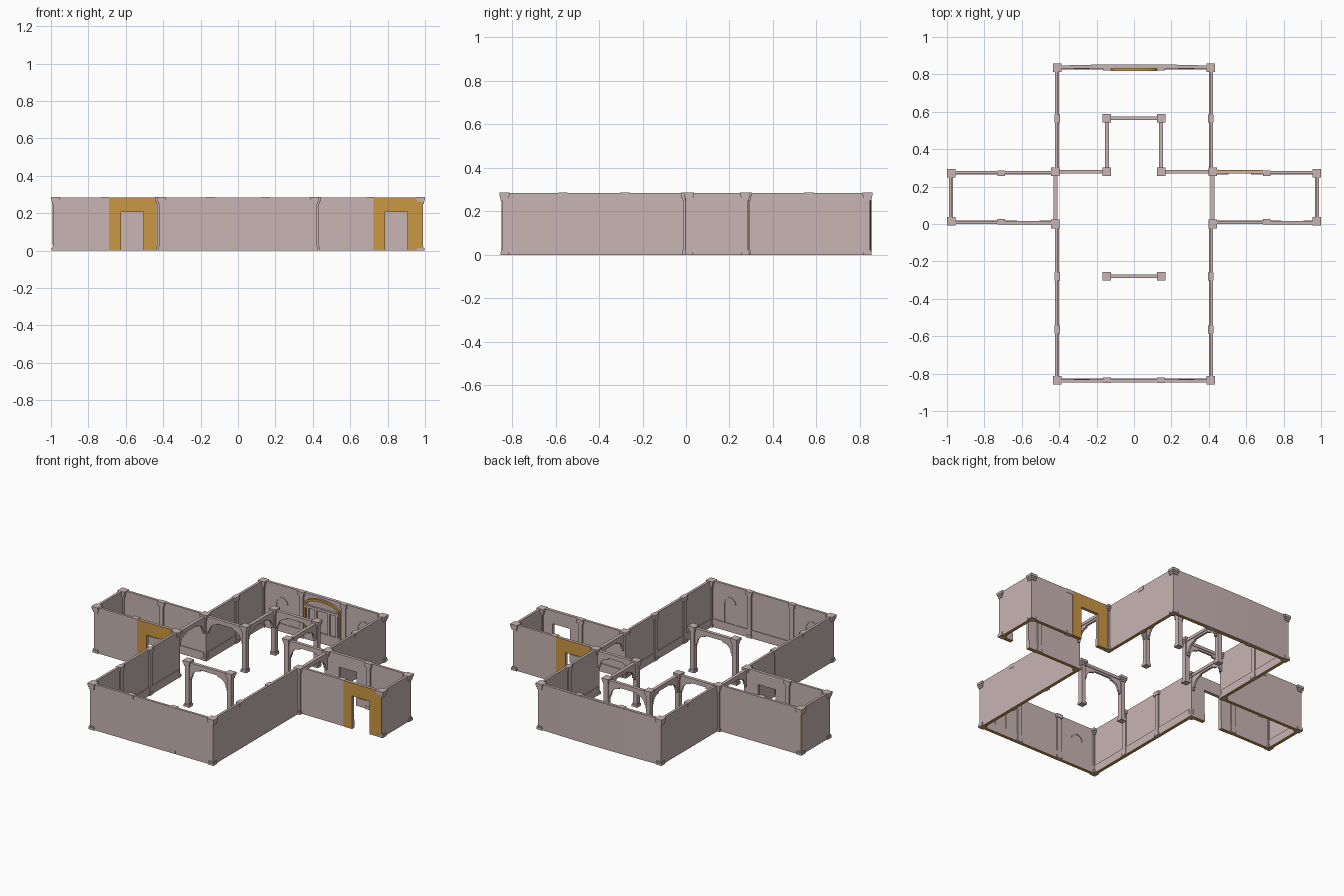
import bpy, bmesh
from math import sin, cos, pi
from mathutils import Matrix, Vector

cube = bpy.data.objects.get("Cube")
if cube:
    bpy.data.objects.remove(cube, do_unlink=True)


def material(name, rgb):
    m = bpy.data.materials.new(name)
    m.use_nodes = True
    m.diffuse_color = (*rgb, 1)
    bsdf = next(n for n in m.node_tree.nodes if n.type == 'BSDF_PRINCIPLED')
    bsdf.inputs["Base Color"].default_value = (*rgb, 1)
    return m


STONE = material("pale rose stone", (0.58, 0.46, 0.455))
OCHRE = material("ochre", (0.6, 0.31, 0.06))
TOP = 0.285
OUT, IN = 0.012, -0.003


def frame(a, b):
    """Local axes: x along the wall, y outward, z up."""
    u = (Vector(b) - Vector(a)).normalized()
    return Matrix(((u.x, u.y, 0, a[0]), (u.y, -u.x, 0, a[1]), (0, 0, 1, 0), (0, 0, 0, 1)))


def box(bm, f, u, v, z):
    size = Matrix.Diagonal((u[1] - u[0], v[1] - v[0], z[1] - z[0], 1))
    mid = Matrix.Translation(((u[0] + u[1]) / 2, (v[0] + v[1]) / 2, (z[0] + z[1]) / 2))
    bmesh.ops.create_cube(bm, size=1, matrix=f @ mid @ size)


def prism(bm, f, pts, v):
    """Extrude a (u, z) outline through the wall depth."""
    face = bm.faces.new([bm.verts.new(f @ Vector((p[0], v[0], p[1]))) for p in pts])
    ext = bmesh.ops.extrude_face_region(bm, geom=[face])
    moved = [g for g in ext["geom"] if isinstance(g, bmesh.types.BMVert)]
    shift = f.to_3x3() @ Vector((0, v[1] - v[0], 0))
    bmesh.ops.translate(bm, verts=moved, vec=shift)


def finish(bm, name, mat=STONE, ochre_base=False):
    bmesh.ops.recalc_face_normals(bm, faces=bm.faces)
    me = bpy.data.meshes.new(name)
    me.materials.append(mat)
    if ochre_base:
        me.materials.append(OCHRE)
        for fc in bm.faces:
            low = fc.calc_center_median().z < 0.001
            fc.material_index = 1 if low else 0
    bm.to_mesh(me)
    bm.free()
    ob = bpy.data.objects.new(name, me)
    bpy.context.collection.objects.link(ob)


def pierced(bm, f, u, v, door, top=TOP):
    """Slab with an optional doorway centred on door."""
    if door is None:
        box(bm, f, u, v, (0, top))
        return
    d0, d1, head = door - 0.06, door + 0.06, 0.205
    box(bm, f, (u[0], d0), v, (0, top))
    box(bm, f, (d1, u[1]), v, (0, top))
    if top > head:
        box(bm, f, (d0, d1), v, (head, top))


def wall(name, a, b, pilasters=(), door=None, panel=None):
    f = frame(a, b)
    length = (Vector(b) - Vector(a)).length
    bm = bmesh.new()
    pierced(bm, f, (-OUT, length + OUT), (IN, OUT), door)
    pierced(bm, f, (0, length), (-0.008, IN), door, 0.05)
    finish(bm, name, ochre_base=True)
    bm = bmesh.new()
    for p in pilasters:
        for half, v, z in ((0.014, (-0.011, OUT + 0.001), (0, 0.262)),
                           (0.018, (-0.014, OUT + 0.001), (0, 0.018)),
                           (0.021, (-0.015, OUT + 0.003), (0.262, TOP + 0.001))):
            box(bm, f, (p - half, p + half), v, z)
    if pilasters:
        finish(bm, name + "_pilasters")
    if panel:
        bm = bmesh.new()
        pierced(bm, f, panel, (OUT, OUT + 0.004), door)
        finish(bm, name + "_door_surround", OCHRE)
    return f


# Hall and wing walls, counterclockwise
X, Y, WX, W0, W1, J = 0.41, 0.835, 0.977, 0.012, 0.272, 0.42
front = wall("front_wall", (-X, -Y), (X, -Y), (X - 0.145, X + 0.145))
wall("left_hall_wall_front", (X, -Y), (X, 0), (0.27, 0.555))
wall("left_wing_front_wall", (J, W0), (WX, W0), (0.29,), 0.425, (0.305, 0.567))
wall("left_wing_end_wall", (WX, W0), (WX, W1))
wall("left_wing_back_wall", (WX, W1), (J, W1), (0.267,), 0.412, (0.287, 0.542))
wall("left_hall_wall_back", (X, 0.28), (X, Y), (0.285,))
back = wall("back_wall", (X, Y), (-X, Y), (X - 0.145, X + 0.145))
wall("right_hall_wall_back", (-X, Y), (-X, 0.28), (0.27,))
wall("right_wing_back_wall", (-J, W1), (-WX, W1), (0.29,))
end = wall("right_wing_end_wall", (-WX, W1), (-WX, W0))
wall("right_wing_front_wall", (-WX, W0), (-J, W0), (0.267,), 0.412, (0.287, 0.542))
wall("right_hall_wall_front", (-X, 0), (-X, -Y), (0.28, 0.565))

bm = bmesh.new()
box(bm, end, (-0.011, -0.004), (OUT, OUT + 0.002), (0.03, 0.255))
finish(bm, "right_wing_corner_strip", OCHRE)

# Bowed outer skin of the back wall
bm = bmesh.new()
n = 12
bow = [(-X + 2 * X * i / n, Y + 0.012 + 0.007 * sin(pi * i / n)) for i in range(n + 1)]
face = bm.faces.new([bm.verts.new((x, y, 0)) for x, y in [(-X, Y + 0.005)] + bow + [(X, Y + 0.005)]])
ext = bmesh.ops.extrude_face_region(bm, geom=[face])
bmesh.ops.translate(bm, vec=(0, 0, TOP - 0.001),
                    verts=[g for g in ext["geom"] if isinstance(g, bmesh.types.BMVert)])
finish(bm, "back_wall_bowed_skin")


# Columns with stepped bases and capitals
def columns(name, spots, shaft):
    bm = bmesh.new()
    for x, y in spots:
        f = Matrix.Translation((x, y, 0))
        for w, z in ((shaft, (0, 0.26)), (0.038, (0, 0.014)), (0.032, (0.014, 0.022)),
                     (0.034, (0.25, 0.261)), (0.04, (0.261, 0.271)), (0.046, (0.271, TOP + 0.001))):
            box(bm, f, (-w / 2, w / 2), (-w / 2, w / 2), z)
    finish(bm, name)


sides = (-1, 1)
columns("corner_columns", [(s * x, y) for s in sides
                           for x, y in ((X, -Y), (X, Y), (WX, W0 + 0.002), (WX, W1))], 0.022)
columns("junction_columns", [(s * J, y) for s in sides for y in (0, 0.28)], 0.026)
columns("inner_columns", [(s * 0.145, y) for s in sides for y in (-0.28, 0.28, 0.565)], 0.028)


# Beams with curved brackets between the columns
def arch(name, a, b):
    f = frame(a, b)
    length = (Vector(b) - Vector(a)).length
    half = [(0, 0.17), (0.024, 0.17), (0.024, 0.187)]
    half += [(0.085 - 0.055 * cos(t * pi / 12), 0.187 + 0.05 * sin(t * pi / 12)) for t in range(7)]
    half += [(0.085, 0.246)]
    pts = half + [(length - u, z) for u, z in reversed(half)] + [(length, 0.262), (0, 0.262)]
    bm = bmesh.new()
    prism(bm, f, pts, (-0.006, 0.006))
    box(bm, f, (0, length), (-0.01, 0.01), (0.258, 0.276))
    finish(bm, name)


arch("free_arch", (-0.145, -0.28), (0.145, -0.28))
arch("alcove_back_arch", (-0.145, 0.565), (0.145, 0.565))
for s, side in ((1, "left"), (-1, "right")):
    arch(side + "_alcove_arch", (s * 0.145, 0.28), (s * 0.145, 0.565))
    arch(side + "_cross_arch", (s * 0.145, 0.28), (s * J, 0.28))
    arch(side + "_wing_arch", (s * J, 0), (s * J, 0.28))


# Arched bands, used for niches and the portal head
def band(bm, f, mid, z, outer, inner, rise, v, legs=0):
    def curve(r, k):
        return [(mid - r * cos(i * pi / 10), z + k * sin(i * pi / 10)) for i in range(11)]
    o, i = curve(outer, rise), curve(inner, rise - outer + inner)
    if legs:
        o = [(mid - outer, legs)] + o + [(mid + outer, legs)]
        i = [(mid - inner, legs)] + i + [(mid + inner, legs)]
    prism(bm, f, o + i[::-1], v)


for f, name in ((front, "front_niche_frames"), (back, "back_niche_frames")):
    bm = bmesh.new()
    for s in sides:
        band(bm, f, X + s * 0.28, 0.17, 0.042, 0.035, 0.042, (-0.007, IN), 0.05)
    finish(bm, name)

# Portal on the inside of the back wall
bm = bmesh.new()
band(bm, back, X, 0.222, 0.122, 0.108, 0.05, (-0.016, IN))
for s in sides:
    box(bm, back, (X + s * 0.122 - 0.006, X + s * 0.122 + 0.006), (-0.012, IN), (0.05, 0.222))
finish(bm, "portal_trim", OCHRE)
bm = bmesh.new()
box(bm, back, (X - 0.115, X + 0.115), (-0.015, IN), (0.2, 0.215))
box(bm, back, (X - 0.115, X + 0.115), (-0.012, IN), (0.05, 0.065))
for p in (-0.1, -0.045, 0.045, 0.1):
    box(bm, back, (X + p - 0.007, X + p + 0.007), (-0.013, IN), (0.05, 0.2))
finish(bm, "portal_panelling")
